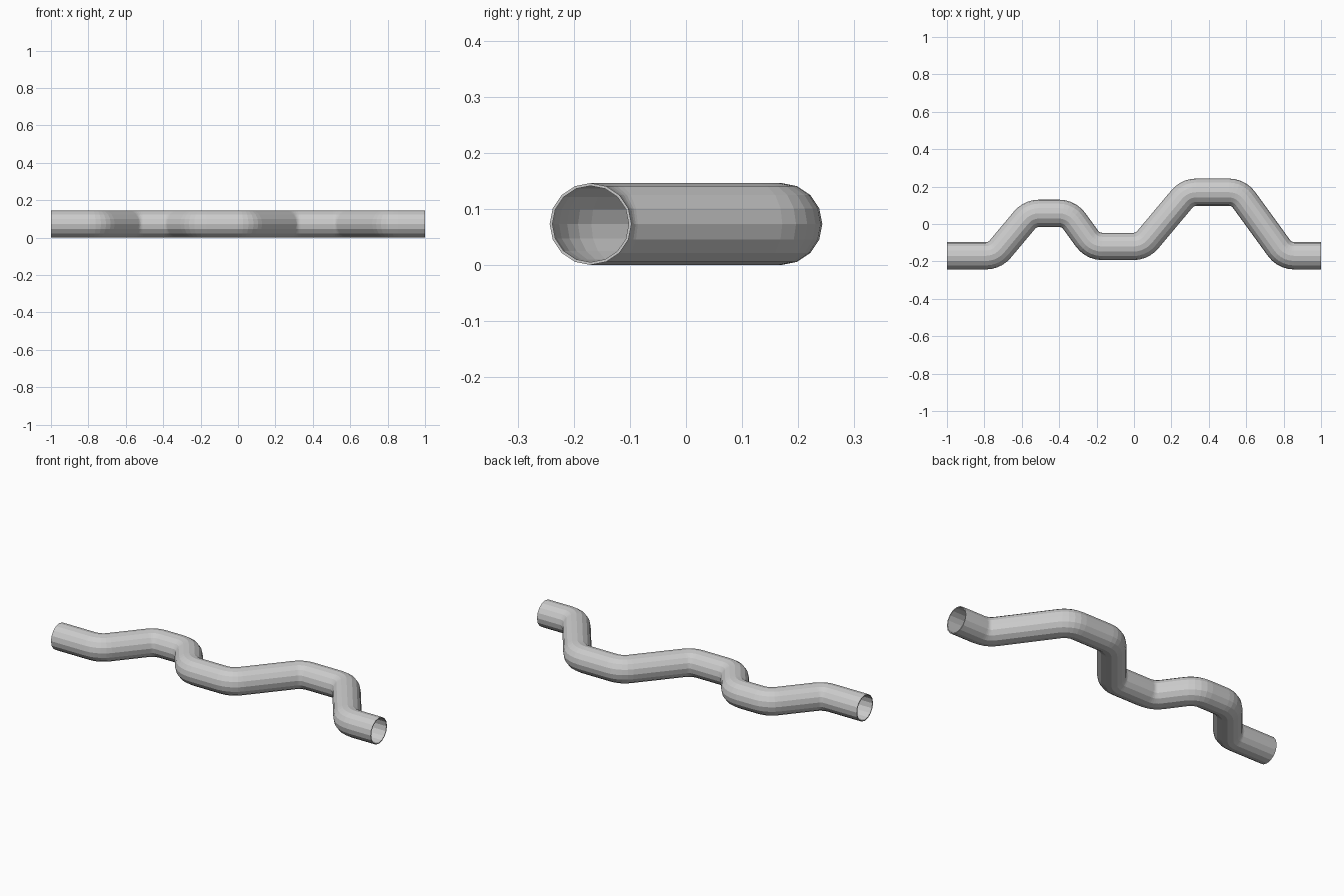
import bpy, bmesh
from math import sin, cos, tan, pi, radians
from mathutils import Vector

if "Cube" in bpy.data.objects:
    bpy.data.objects.remove(bpy.data.objects["Cube"])

R_OUT, R_IN, SIDES, BEND_R, BEND_STEPS = 0.073, 0.068, 16, 0.10, 5

# Corner points of the winding centreline: levels joined by sloped runs
levels = [-0.17, 0.057, -0.12, 0.17, -0.17]
runs = [(-0.65, 50), (-0.285, 54), (0.165, 50), (0.682, 54)]  # middle x, slope angle
corners = [Vector((-1, levels[0]))]
for (xm, ang), y0, y1 in zip(runs, levels, levels[1:]):
    half = abs(y1 - y0) / 2 / tan(radians(ang))
    corners += [Vector((xm - half, y0)), Vector((xm + half, y1))]
corners.append(Vector((1, levels[-1])))


def stations():
    """Centreline points with sideways normals, corners rounded by arcs."""
    def normal(d):
        return Vector((-d.y, d.x))
    out = [(corners[0], Vector((0, 1)))]
    for a, b, c in zip(corners, corners[1:], corners[2:]):
        d0, d1 = (b - a).normalized(), (c - b).normalized()
        turn = d0.angle(d1)
        sign = 1 if d0.x * d1.y - d0.y * d1.x > 0 else -1
        start = b - d0 * BEND_R * tan(turn / 2)
        centre = start + normal(d0) * BEND_R * sign
        for k in range(BEND_STEPS + 1):
            t = sign * turn * k / BEND_STEPS
            n0 = normal(d0)
            n = Vector((n0.x * cos(t) - n0.y * sin(t), n0.x * sin(t) + n0.y * cos(t)))
            out.append((centre - n * BEND_R * sign, n))
    out.append((corners[-1], Vector((0, 1))))
    return out


# Hollow pipe: outer and inner skins joined by end rims
bm = bmesh.new()


def skin(radius):
    rings = []
    for p, n in stations():
        ring = []
        for i in range(SIDES):
            a = 2 * pi * i / SIDES
            q = p + n * radius * cos(a)
            ring.append(bm.verts.new((q.x, q.y, R_OUT + radius * sin(a))))
        rings.append(ring)
    for r0, r1 in zip(rings, rings[1:]):
        bridge(r0, r1)
    return rings


def bridge(r0, r1):
    for i in range(SIDES):
        j = (i + 1) % SIDES
        bm.faces.new((r0[i], r0[j], r1[j], r1[i]))


outer, inner = skin(R_OUT), skin(R_IN)
bridge(outer[0], inner[0])
bridge(outer[-1], inner[-1])
bmesh.ops.recalc_face_normals(bm, faces=bm.faces)
mesh = bpy.data.meshes.new("winding_pipe")
bm.to_mesh(mesh)
bm.free()
bpy.context.collection.objects.link(bpy.data.objects.new("winding_pipe", mesh))
